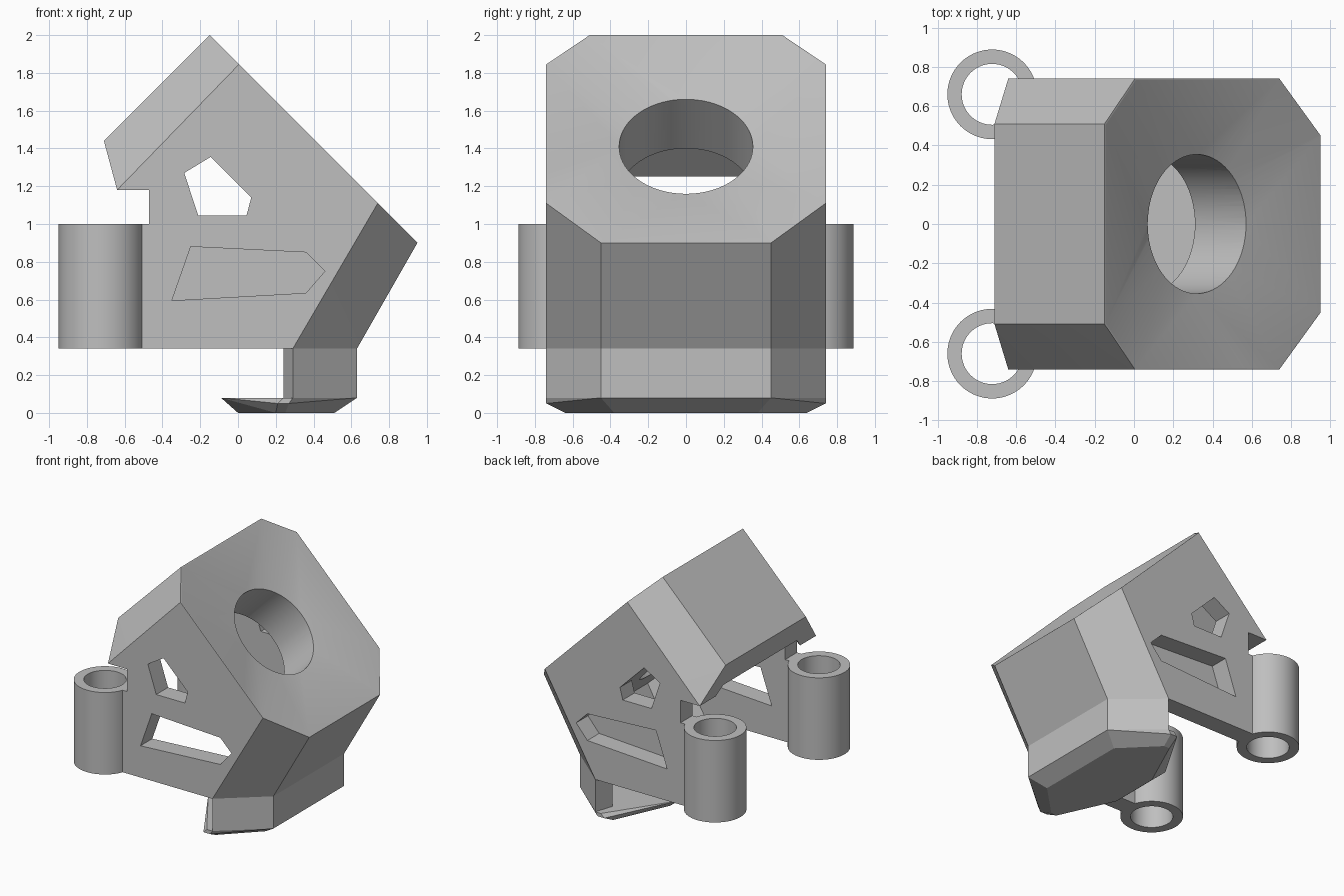
import bpy, bmesh, math
from mathutils import Vector, Matrix

cube = bpy.data.objects.get("Cube")
if cube:
    bpy.data.objects.remove(cube)

grey = bpy.data.materials.new("plain grey")
grey.use_nodes = True
grey.diffuse_color = (0.52, 0.52, 0.52, 1)
grey.node_tree.nodes["Principled BSDF"].inputs["Base Color"].default_value = (0.52, 0.52, 0.52, 1)


def add(name, bm):
    bmesh.ops.recalc_face_normals(bm, faces=bm.faces[:])
    mesh = bpy.data.meshes.new(name)
    bm.to_mesh(mesh)
    bm.free()
    mesh.materials.append(grey)
    ob = bpy.data.objects.new(name, mesh)
    bpy.context.collection.objects.link(ob)
    return ob


def hull(name, points):
    """Convex solid around the points."""
    bm = bmesh.new()
    for p in points:
        bm.verts.new(p)
    bmesh.ops.convex_hull(bm, input=bm.verts[:])
    bmesh.ops.dissolve_limit(bm, angle_limit=0.01, verts=bm.verts[:], edges=bm.edges[:])
    return add(name, bm)


def both(points):
    """Points (x, y, z) repeated on both sides."""
    return [(x, s * y, z) for x, y, z in points for s in (1, -1)]


def prism(name, points, offset):
    bm = bmesh.new()
    face = bm.faces.new([bm.verts.new(p) for p in points])
    new = bmesh.ops.extrude_face_region(bm, geom=[face])["geom"]
    verts = [v for v in new if isinstance(v, bmesh.types.BMVert)]
    bmesh.ops.translate(bm, verts=verts, vec=offset)
    return add(name, bm)


def box(name, x, y, z):
    return hull(name, [(a, b, c) for a in x for b in y for c in z])


def cylinder(name, radius, depth, matrix):
    bm = bmesh.new()
    bmesh.ops.create_cone(bm, cap_ends=True, segments=72, radius1=radius,
                          radius2=radius, depth=depth, matrix=matrix)
    return add(name, bm)


def combine(ob, tool, operation="DIFFERENCE"):
    """Apply a boolean and remove the tool."""
    mod = ob.modifiers.new("cut", "BOOLEAN")
    mod.operation, mod.object, mod.solver = operation, tool, "EXACT"
    tool.hide_render = True
    bpy.context.view_layer.update()
    deps = bpy.context.evaluated_depsgraph_get()
    mesh = bpy.data.meshes.new_from_object(ob.evaluated_get(deps))
    ob.modifiers.clear()
    ob.data = mesh
    bpy.data.objects.remove(tool)


# Outer housing with chamfered corners
octagon = [(-0.15, 0.51, 2.0), (0.005, 0.74, 1.845), (0.74, 0.74, 1.11), (0.95, 0.45, 0.9)]
body = hull("housing", both(octagon + [
    (-0.71, 0.51, 1.44), (-0.64, 0.74, 1.18), (-0.41, 0.74, 0.34),
    (0.29, 0.74, 0.34), (0.63, 0.45, 0.34)]))

# Step under the top wall, then the wall pieces that reach the tubes
combine(body, box("step", (-1, -0.47), (-1, 1), (0.2, 1.18)))
for s in (1, -1):
    combine(body, box("web", (-0.53, -0.37), (s * 0.59, s * 0.74), (0.34, 1.0)), "UNION")

# Hollow inside, open at the back and below
combine(body, hull("cavity", both([
    (0.24, 0.59, 0.34), (0.469, 0.59, 0.741), (0.47, 0.385, 0.34), (0.61, 0.385, 0.6),
    (-0.268, 0.59, 1.478), (-0.35, 0.47, 1.56), (-0.868, 0.59, 0.878), (-0.95, 0.47, 0.96),
    (-0.868, 0.59, 0.25), (0.19, 0.59, 0.25), (0.42, 0.385, 0.25)])))

# Shallow dish and round bore in the sloping face
axis = Vector((1, 0, 1)).normalized()
bore = Matrix.Translation((0.32, 0, 1.41)) @ Matrix.Rotation(math.pi / 4, 4, "Y")
middle = Vector((0.4, 0, 1.45))
rim = [middle + (Vector(p) - middle) * 0.99 for p in both(octagon)]
ring = [bore @ Vector((0.354 * math.cos(a), 0.354 * math.sin(a), 0))
        for a in (math.tau * i / 72 for i in range(72))]
combine(body, hull("dish", rim + [p + axis * 0.2 for p in rim] + ring))
combine(body, cylinder("bore", 0.354, 1.0, bore))

# Windows through both side walls
windows = [
    [(-0.285, 1.27), (-0.145, 1.355), (0.07, 1.14), (0.045, 1.045), (-0.21, 1.045)],
    [(-0.25, 0.88), (0.36, 0.85), (0.46, 0.75), (0.36, 0.635), (-0.35, 0.595)]]
for outline in windows:
    combine(body, prism("window", [(x, -1, z) for x, z in outline], (0, 2, 0)))

# Lower wall wrapping round the foot
half = [(0.29, 0.74), (0.63, 0.45)]
inner = [(0.47, 0.385), (0.24, 0.59)]
loop = half + [(x, -y) for x, y in half[::-1]] + [(x, -y) for x, y in inner[::-1]] + inner
skirt = prism("lower_wall", [(x, y, 0.08) for x, y in loop], (0, 0, 0.26))

# Foot plate with bevelled underside
foot = hull("foot_plate", both([
    (0.63, 0.45, 0.08), (0.29, 0.74, 0.08), (0.24, 0.74, 0.08), (-0.09, 0.25, 0.08),
    (0.27, 0.74, 0.05), (0.21, 0.74, 0.05),
    (0.51, 0.38, 0), (0.25, 0.64, 0), (0.2, 0.64, 0), (0, 0.2, 0)]))

# Mounting tubes
parts = [body, skirt, foot]
for side, s in (("left", 1), ("right", -1)):
    place = Matrix.Translation((-0.722, s * 0.66, 0.67))
    tube = cylinder(side + "_tube", 0.228, 0.66, place)
    combine(tube, cylinder("tube_bore", 0.155, 1.0, place))
    # keep the tube wall clear of the joining web
    parts.append(tube)

# Smooth round surfaces, keep the hard edges
bpy.ops.object.select_all(action="DESELECT")
for ob in parts:
    ob.select_set(True)
bpy.context.view_layer.objects.active = body
bpy.ops.object.shade_smooth_by_angle(angle=math.radians(10))
